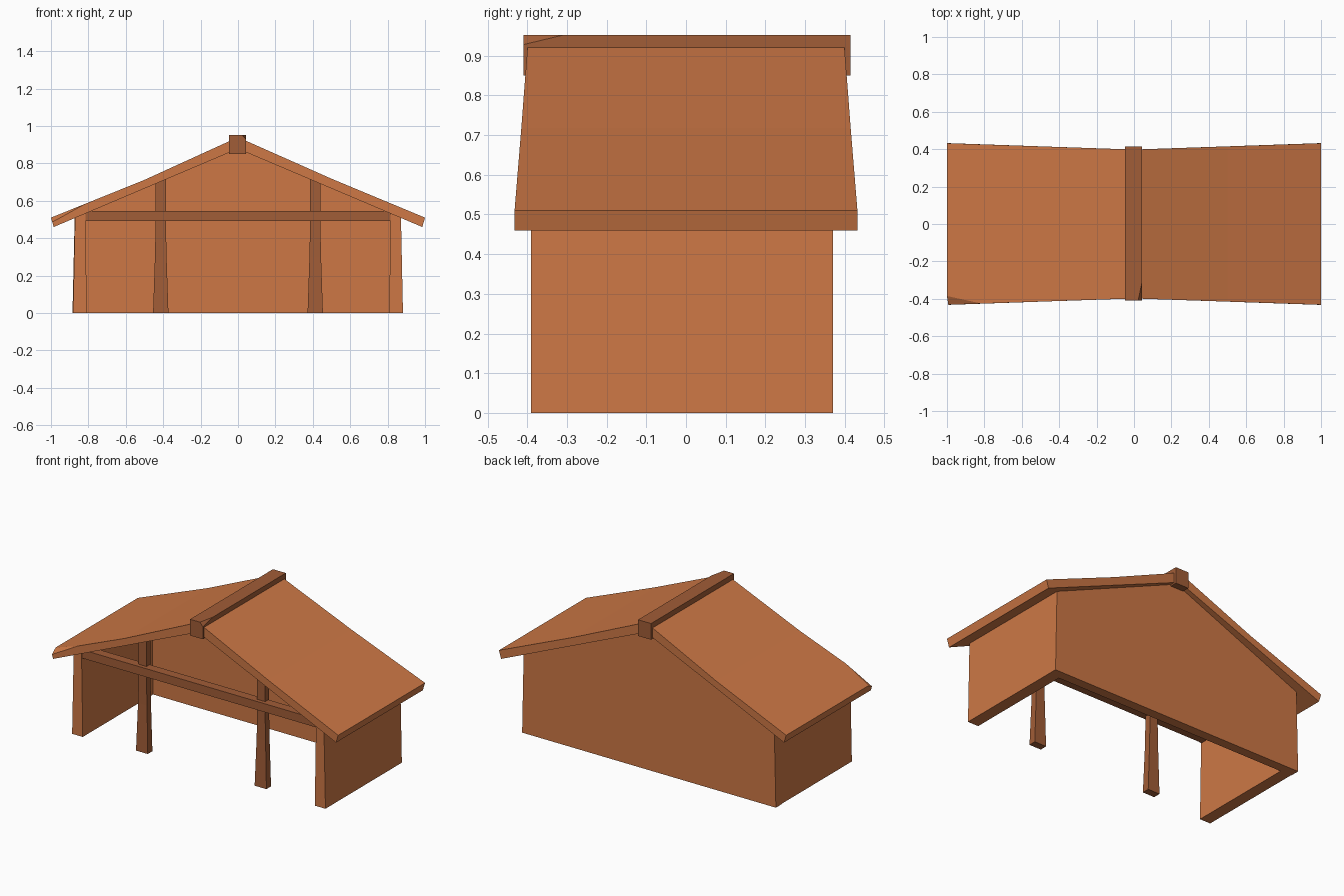
import bpy, bmesh
from mathutils import Vector

if "Cube" in bpy.data.objects:
    bpy.data.objects.remove(bpy.data.objects["Cube"])


def material(name, rgb):
    m = bpy.data.materials.new(name)
    m.diffuse_color = (*rgb, 1)
    m.use_nodes = True
    m.node_tree.nodes["Principled BSDF"].inputs["Base Color"].default_value = m.diffuse_color
    return m


ORANGE = material("orange wood", (0.61, 0.187, 0.060))
BROWN = material("dark brown wood", (0.355, 0.109, 0.038))


def loft(name, sections, mat):
    """Solid through matching rings of points; end rings are capped."""
    bm = bmesh.new()
    rings = [[bm.verts.new(p) for p in s] for s in sections]
    for a, b in zip(rings, rings[1:]):
        for i in range(len(a)):
            j = (i + 1) % len(a)
            bm.faces.new((a[i], a[j], b[j], b[i]))
    bm.faces.new(rings[0])
    bm.faces.new(rings[-1])
    bmesh.ops.recalc_face_normals(bm, faces=bm.faces)
    me = bpy.data.meshes.new(name)
    bm.to_mesh(me)
    bm.free()
    me.materials.append(mat)
    ob = bpy.data.objects.new(name, me)
    bpy.context.collection.objects.link(ob)
    return ob


def extrude_y(name, profile, y0, y1, mat):
    return loft(name, [[(x, y, z) for x, z in profile] for y in (y0, y1)], mat)


def chip(ob, a, b, c, corner):
    """Slice off the corner beyond the plane through a, b, c."""
    a, b, c, corner = map(Vector, (a, b, c, corner))
    n = (b - a).cross(c - a).normalized()
    if n.dot(corner - a) < 0:
        n = -n
    bm = bmesh.new()
    bm.from_mesh(ob.data)
    r = bmesh.ops.bisect_plane(bm, geom=bm.verts[:] + bm.edges[:] + bm.faces[:],
                               plane_co=a, plane_no=n, clear_outer=True)
    cut = [e for e in r["geom_cut"] if isinstance(e, bmesh.types.BMEdge)]
    bmesh.ops.holes_fill(bm, edges=cut, sides=0)
    bmesh.ops.recalc_face_normals(bm, faces=bm.faces)
    bm.to_mesh(ob.data)
    bm.free()


# Back wall with gable
extrude_y("back_wall", [(-0.885, 0), (0.88, 0), (0.87, 0.52), (0, 0.90), (-0.873, 0.52)],
          0.31, 0.37, ORANGE)

for side, s in (("left", -1), ("right", 1)):
    # Side wall, leaning slightly inwards
    extrude_y(side + "_wall",
              [(s * 0.808, 0), (s * 0.882, 0), (s * 0.871, 0.525), (s * 0.817, 0.548)],
              -0.39, 0.37, ORANGE)

    # Sagging roof panel, wider at the eaves
    mid = 0.712 if s < 0 else 0.718
    stations = [(0, 0, 0.94, 0.878, 0.398),
                (0.5, 0.495, mid, 0.668, 0.415),
                (1.0, 0.985, 0.51, 0.46, 0.432)]
    roof = loft(side + "_roof",
                [[(s * xt, -h, zt), (s * xt, h, zt), (s * xb, h, zb), (s * xb, -h, zb)]
                 for xt, xb, zt, zb, h in stations], ORANGE)
    if s < 0:
        chip(roof, (-1, -0.385, 0.51), (-0.80, -0.425, 0.593), (-0.995, -0.432, 0.485),
             (-1, -0.432, 0.51))

    # Front post, flared at the foot
    c = s * 0.413
    loft(side + "_post",
         [[(c - w, -0.36 - d, z), (c + w, -0.36 - d, z), (c + w, -0.32, z), (c - w, -0.32, z)]
          for z, w, d in ((0, 0.041, 0.006), (0.30, 0.031, 0), (0.45, 0.028, 0), (0.72, 0.028, 0))],
         BROWN)

# Cross beam over the opening
extrude_y("cross_beam", [(-0.82, 0.492), (0.815, 0.492), (0.815, 0.545), (-0.82, 0.545)],
          -0.385, -0.328, BROWN)

# Ridge beam with a chipped front corner
ridge = extrude_y("ridge_beam", [(-0.047, 0.85), (0.043, 0.85), (0.043, 0.952), (-0.047, 0.952)],
                  -0.41, 0.415, BROWN)
chip(ridge, (0.043, -0.31, 0.952), (0.022, -0.41, 0.952), (0.043, -0.41, 0.928),
     (0.043, -0.41, 0.952))
